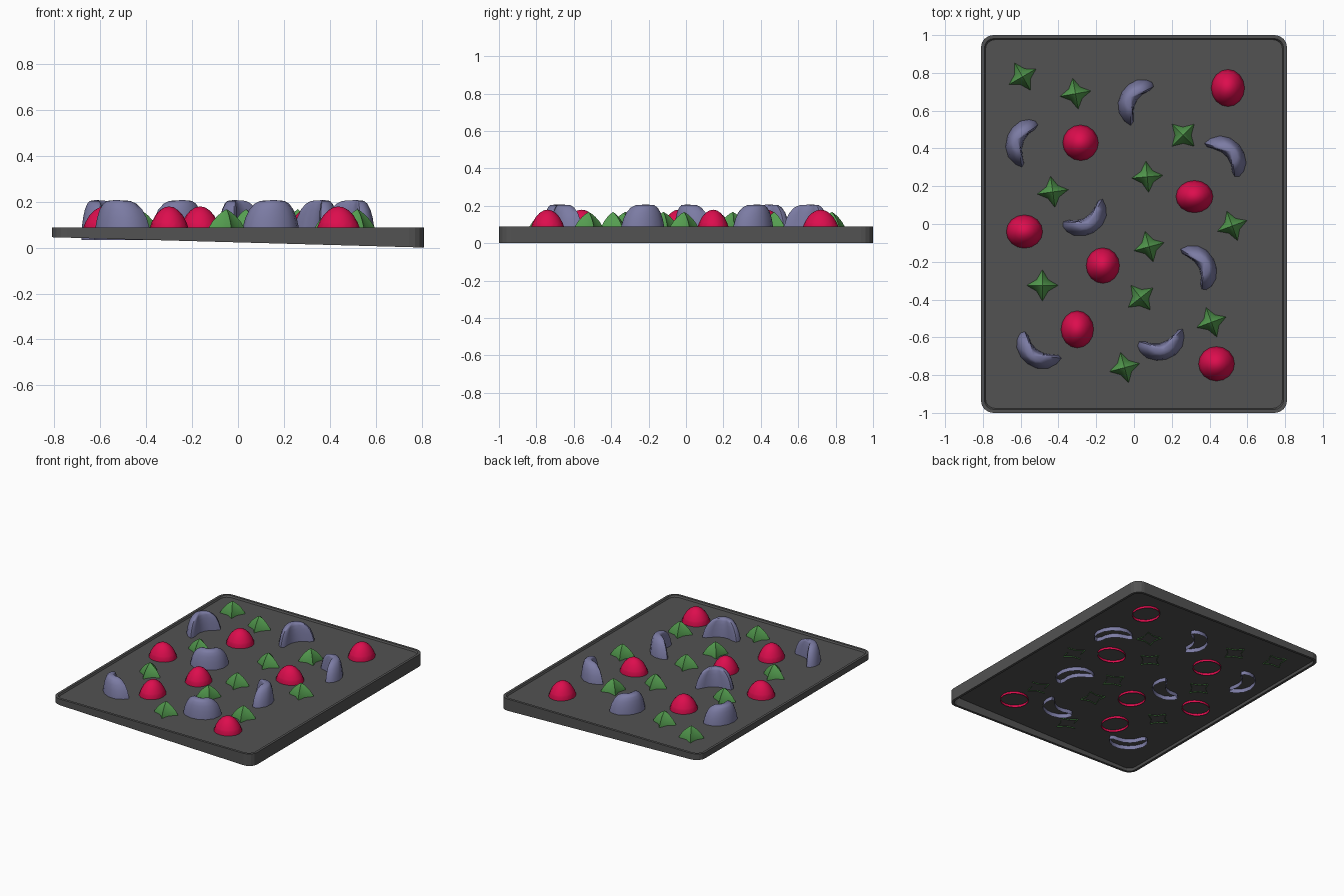
import bpy, bmesh, math

if "Cube" in bpy.data.objects:
    bpy.data.objects.remove(bpy.data.objects["Cube"])


def material(name, rgb):
    m = bpy.data.materials.new(name)
    m.diffuse_color = (*rgb, 1)
    m.use_nodes = True
    m.node_tree.nodes["Principled BSDF"].inputs["Base Color"].default_value = m.diffuse_color
    return m


GREY = material("dark_grey", (0.085, 0.085, 0.085))
BLUE = material("slate_blue", (0.2, 0.2, 0.37))
RED = material("red", (0.72, 0.004, 0.075))
GREEN = material("green", (0.09, 0.34, 0.08))


def bridge(bm, a, b):
    n = len(a)
    for i in range(n):
        j = (i + 1) % n
        bm.faces.new((a[i], a[j], b[j], b[i]))


def finish(bm, name, mat, angle=None):
    me = bpy.data.meshes.new(name)
    bm.to_mesh(me)
    bm.free()
    me.materials.append(mat)
    if angle:
        for p in me.polygons:
            p.use_smooth = True
        me.set_sharp_from_angle(angle=math.radians(angle))
    ob = bpy.data.objects.new(name, me)
    bpy.context.collection.objects.link(ob)
    return ob


def dome(name, outline, levels, top, centre, mat, angle):
    """Open-bottomed shell: outline scaled towards a centre at each level."""
    bm = bmesh.new()
    cx, cy = centre
    prev = None
    for z, s in levels:
        ring = [bm.verts.new((cx + (x - cx) * s, cy + (y - cy) * s, z)) for x, y in outline]
        if prev:
            bridge(bm, prev, ring)
        prev = ring
    tip = bm.verts.new((cx, cy, top))
    for i in range(len(prev)):
        bm.faces.new((prev[i], prev[(i + 1) % len(prev)], tip))
    return finish(bm, name, mat, angle)


# tray: rounded rim, recessed floor, hollow underside, sloping lower edge
def rounded_loop(bm, inset, r, z):
    hx, hy = 0.81 - inset - r, 1.0 - inset - r
    pts = []
    for k, (sx, sy) in enumerate([(1, 1), (-1, 1), (-1, -1), (1, -1)]):
        for i in range(5):
            a = math.radians(90 * k + 22.5 * i)
            x, y = sx * hx + r * math.cos(a), sy * hy + r * math.sin(a)
            pts.append(bm.verts.new((x, y, z if z is not None else 0.0225 * (1 - x / 0.81))))
    return pts


bm = bmesh.new()
loops = [rounded_loop(bm, *p) for p in [
    (0.024, 0.05, 0.062), (0.018, 0.05, None), (0, 0.065, None),
    (0, 0.065, 0.088), (0.018, 0.05, 0.088), (0.024, 0.05, 0.076)]]
for a, b in zip(loops, loops[1:]):
    bridge(bm, a, b)
bm.faces.new(loops[0][::-1])
bm.faces.new(loops[-1])
finish(bm, "tray", GREY)

# kidney-shaped stones
BEAN = [(-.13, .035), (-.125, 0), (-.10, -.04), (-.05, -.068), (0, -.076), (.06, -.064),
        (.105, -.03), (.128, .02), (.13, .06), (.105, .062), (.07, .04), (.035, .022),
        (-.01, .016), (-.05, .026), (-.085, .048), (-.115, .055)]
BEAN_LEVELS = [(.033, 1), (.085, .97), (.13, .88), (.165, .76), (.19, .6), (.203, .42)]
for i, (x, y, a) in enumerate([
        (0, .66, -122), (-.6, .44, -112), (.5, .37, 131), (-.25, .02, 29),
        (.355, -.22, 117), (-.52, -.68, -37), (.15, -.645, 15)]):
    ob = dome(f"kidney_stone_{i + 1}", BEAN, BEAN_LEVELS, .207, (0, -.02), BLUE, 50)
    ob.location = (x, y, 0)
    ob.rotation_euler.z = math.radians(a)

# round stones
CIRCLE = [(math.cos(i * math.tau / 16), math.sin(i * math.tau / 16)) for i in range(16)]
ROUND_LEVELS = [(.045, 1), (.08, .98), (.11, .86), (.14, .68), (.162, .46), (.175, .23)]
for i, (x, y, rx, ry) in enumerate([
        (.497, .72, .09, .1), (-.283, .43, .096, .096), (.32, .145, .1, .087),
        (-.58, -.04, .098, .09), (-.165, -.22, .09, .096), (-.3, -.558, .088, .1),
        (.437, -.74, .097, .093)]):
    ob = dome(f"round_stone_{i + 1}", CIRCLE, ROUND_LEVELS, .179, (0, 0), RED, 50)
    ob.location = (x, y, 0)
    ob.scale = (rx, ry, 1)

# four-pointed star stones
STAR = [((.086, .045)[i % 2] * math.cos(i * math.pi / 4),
         (.086, .045)[i % 2] * math.sin(i * math.pi / 4)) for i in range(8)]
STAR_LEVELS = [(.056, 1), (.085, .95), (.115, .72), (.14, .45), (.157, .2)]
for i, (x, y, a) in enumerate([
        (-.59, .78, 30), (-.31, .69, 10), (.26, .47, 45), (.07, .25, 5), (-.43, .17, 8),
        (.52, -.01, 20), (.08, -.12, 15), (-.485, -.325, 0), (.035, -.39, 38),
        (.41, -.52, 20), (-.05, -.76, 15)]):
    ob = dome(f"star_stone_{i + 1}", STAR, STAR_LEVELS, .167, (0, 0), GREEN, 35)
    ob.location = (x, y, 0)
    ob.rotation_euler.z = math.radians(a)
